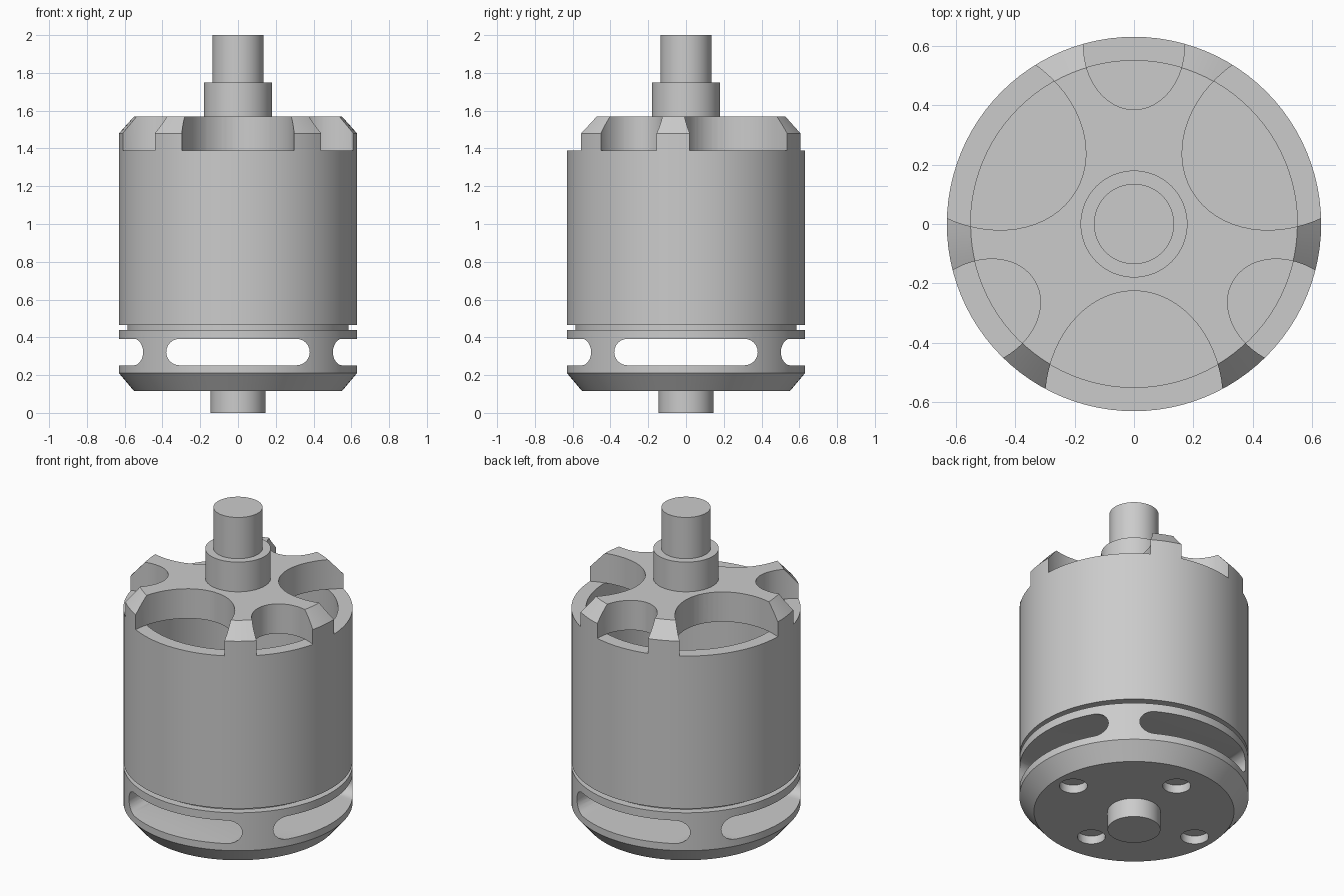
import bpy
import bmesh
from math import cos, sin, pi, radians
from mathutils import Matrix

cube = bpy.data.objects.get("Cube")
if cube:
    bpy.data.objects.remove(cube, do_unlink=True)

metal = bpy.data.materials.new("grey metal")
metal.use_nodes = True
GREY = (0.6, 0.6, 0.6, 1.0)
metal.diffuse_color = GREY
metal.node_tree.nodes["Principled BSDF"].inputs["Base Color"].default_value = GREY


def make_object(name, bm):
    bmesh.ops.recalc_face_normals(bm, faces=bm.faces)
    mesh = bpy.data.meshes.new(name)
    bm.to_mesh(mesh)
    bm.free()
    mesh.materials.append(metal)
    obj = bpy.data.objects.new(name, mesh)
    bpy.context.collection.objects.link(obj)
    return obj


def lathe(name, profile, steps=96):
    """Revolve (radius, height) points around the z axis."""
    bm = bmesh.new()
    verts = [bm.verts.new((r, 0, z)) for r, z in profile]
    edges = [bm.edges.new(pair) for pair in zip(verts, verts[1:])]
    bmesh.ops.spin(bm, geom=verts + edges, cent=(0, 0, 0), axis=(0, 0, 1),
                   angle=2 * pi, steps=steps)
    bmesh.ops.remove_doubles(bm, verts=bm.verts, dist=0.0001)
    return make_object(name, bm)


def prism(name, outline, depth, matrix):
    """Extrude a flat outline along local z, then place it."""
    bm = bmesh.new()
    face = bm.faces.new([bm.verts.new((x, y, 0)) for x, y in outline])
    out = bmesh.ops.extrude_face_region(bm, geom=[face])
    moved = [v for v in out["geom"] if isinstance(v, bmesh.types.BMVert)]
    bmesh.ops.translate(bm, verts=moved, vec=(0, 0, depth))
    bmesh.ops.transform(bm, matrix=matrix, verts=bm.verts)
    obj = make_object(name, bm)
    obj.hide_render = True
    return obj


def ellipse(a, b, count=64):
    return [(a * cos(2 * pi * i / count), b * sin(2 * pi * i / count))
            for i in range(count)]


def stadium(half_width, radius, count=12):
    points = []
    for side in (1, -1):
        for i in range(count + 1):
            t = -pi / 2 + pi * i / count
            points.append((side * (half_width - radius + radius * cos(t)),
                           side * radius * sin(t)))
    return points


def cut(obj, cutters):
    bpy.context.view_layer.objects.active = obj
    for cutter in cutters:
        mod = obj.modifiers.new("cut", "BOOLEAN")
        mod.operation = "DIFFERENCE"
        mod.solver = "EXACT"
        mod.object = cutter
        bpy.ops.object.modifier_apply(modifier=mod.name)
        bpy.data.objects.remove(cutter, do_unlink=True)


# Base with lower bevel, vent ring and neck
base = lathe("vented_base", [(0, 0.115), (0.55, 0.115), (0.63, 0.21), (0.63, 0.44),
                             (0.585, 0.44), (0.585, 0.465), (0, 0.465)])

# Rounded vents running straight through in both directions
vents = []
for turn in (0, 90):
    place = (Matrix.Translation((0, 0, 0.322)) @ Matrix.Rotation(radians(turn), 4, "Z")
             @ Matrix.Rotation(radians(90), 4, "X") @ Matrix.Translation((0, 0, -1)))
    vents.append(prism("vent_cutter", stadium(0.38, 0.07), 2, place))

# Mounting holes under the base
holes = []
for x, y in ((0.435, 0), (-0.435, 0), (0, 0.365), (0, -0.365)):
    holes.append(prism("hole_cutter", ellipse(0.077, 0.077, 32), 0.15,
                       Matrix.Translation((x, y, 0.015))))
cut(base, vents + holes)

# Hollow outer can
can = lathe("outer_can", [(0, 0.465), (0.63, 0.465), (0.63, 1.39), (0.55, 1.39),
                          (0.55, 0.5), (0, 0.5)])

# Bevelled top plate with alternating large and small openings
plate = lathe("top_plate", [(0, 1.39), (0.63, 1.39), (0.63, 1.48),
                            (0.55, 1.57), (0, 1.57)])
openings = []
for i in range(6):
    a, b = ((0.375, 0.30), (0.215, 0.17))[i % 2]
    place = (Matrix.Rotation(radians(30 + 60 * i), 4, "Z")
             @ Matrix.Translation((0.6, 0, 1.3)))
    openings.append(prism("opening_cutter", ellipse(a, b), 0.4, place))
cut(plate, openings)

# Shafts and collar
boss = lathe("lower_boss", [(0, 0), (0.145, 0), (0.145, 0.12), (0, 0.12)], 64)
collar = lathe("shaft_collar", [(0, 1.56), (0.18, 1.56), (0.18, 1.75), (0, 1.75)], 64)
shaft = lathe("drive_shaft", [(0, 1.74), (0.135, 1.74), (0.135, 2), (0, 2)], 64)

# Smooth round walls, sharp edges
bpy.ops.object.select_all(action="DESELECT")
for obj in (base, can, plate, boss, collar, shaft):
    obj.select_set(True)
bpy.context.view_layer.objects.active = base
bpy.ops.object.shade_smooth_by_angle(angle=radians(30))
